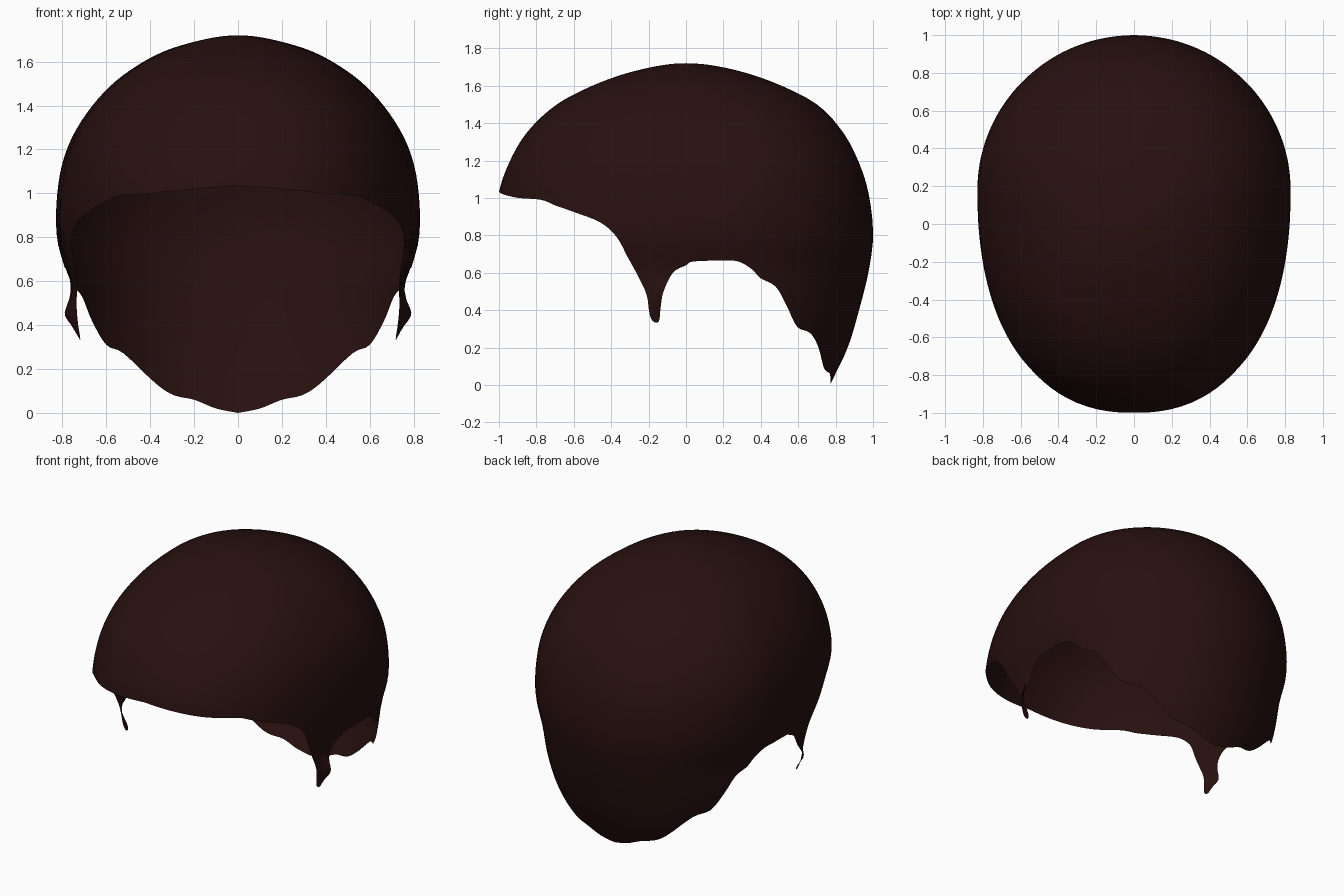
import bpy, bmesh, math

if "Cube" in bpy.data.objects:
    bpy.data.objects.remove(bpy.data.objects["Cube"])

TOP = 1.72
# profile of the shell: height, half width, front y, back y
PROFILE = [
    (1.72, 0, 0, 0), (1.70, .16, -.18, .19), (1.65, .33, -.37, .38),
    (1.60, .43, -.50, .51), (1.50, .57, -.69, .70), (1.35, .70, -.85, .84),
    (1.20, .78, -.94, .92), (1.03, .82, -1.0, .975), (.80, .825, -1.02, 1.0),
    (.60, .775, -1.0, .975), (.40, .755, -.98, .925), (.20, .70, -.95, .865),
    (0, .62, -.93, .77)]
# hem line: forehead as (x, z), side as (y, z), nape as (x, z)
FOREHEAD = [(0, 1.035), (.2, 1.02), (.4, 1.0), (.54, .99)]
SIDE = [(-.7, .96), (-.6, .925), (-.46, .87), (-.37, .79), (-.31, .68),
        (-.25, .57), (-.21, .48), (-.195, .38), (-.175, .34), (-.145, .34),
        (-.135, .42), (-.12, .5), (-.07, .6), (0, .64), (.04, .66),
        (.2, .665), (.28, .66), (.35, .62), (.4, .57), (.48, .525), (.54, .42)]
NAPE = [(.6, .31), (.52, .27), (.37, .13), (.29, .08), (.2, .06), (.1, .02), (0, 0)]


def catmull(p0, p1, p2, p3, t):
    return tuple(.5 * (2 * b + (c - a) * t + (2 * a - 5 * b + 4 * c - d) * t * t
                       + (3 * b - a - 3 * c + d) * t ** 3)
                 for a, b, c, d in zip(p0, p1, p2, p3))


# profile rows re-spaced by root of depth, so the crown comes out round
KEYS = [(math.sqrt(TOP - r[0]),) + r[1:] for r in PROFILE]


def section(z):
    """Half width, front depth, back depth and centre y at height z."""
    s = math.sqrt(max(0, TOP - z))
    i = 0
    while i < len(KEYS) - 2 and KEYS[i + 1][0] < s:
        i += 1
    a, b = KEYS[i], KEYS[i + 1]
    h = b[0] - a[0]
    t = min(1, (s - a[0]) / h)

    def slope(k, c):
        lo, hi = KEYS[max(0, k - 1)], KEYS[min(len(KEYS) - 1, k + 1)]
        return (hi[c] - lo[c]) / (hi[0] - lo[0])
    w, f, r = [(2 * t**3 - 3 * t * t + 1) * a[c] + (t**3 - 2 * t * t + t) * h * slope(i, c)
               + (3 * t * t - 2 * t**3) * b[c] + (t**3 - t * t) * h * slope(i + 1, c)
               for c in (1, 2, 3)]
    yc = .18 * min(1, s / .8)
    return w, yc - f, r - yc, yc


def power(th):
    return 2 / 2.25 if th < 0 else 1.0


def point(th, z):
    w, f, r, yc = section(z)
    e = power(th)
    x = w * max(0, math.cos(th)) ** e
    y = yc + (r * math.sin(th) if th >= 0 else -f * (-math.sin(th)) ** e)
    # sideburn tip twists outward at its rear edge
    if -.3 < y < .1 and z < .62:
        x += .045 * math.exp(-((z - .45) / .06) ** 2) * max(0, min(1, (y + .2) / .06))
    return x, y, z


def angle_from_x(x, z, side):
    e = 2 / 2.25 if side < 0 else 1
    return side * math.acos(min(1, x / section(z)[0]) ** (1 / e))


def angle_from_y(y, z):
    w, f, r, yc = section(z)
    if y >= yc:
        return math.asin(min(1, (y - yc) / r))
    return -math.asin(min(1, (yc - y) / f) ** (2.25 / 2))


hem = ([(angle_from_x(x, z, -1), z) for x, z in FOREHEAD]
       + [(angle_from_y(y, z), z) for y, z in SIDE]
       + [(angle_from_x(x, z, 1), z) for x, z in NAPE])
SUB = 4
half = []
for i in range(len(hem) - 1):
    q = [hem[max(0, i - 1)], hem[i], hem[i + 1], hem[min(len(hem) - 1, i + 2)]]
    half += [catmull(*q, k / SUB) for k in range(SUB)]
half.append(hem[-1])
half = [(max(-math.pi / 2, min(math.pi / 2, a)), max(0, z)) for a, z in half]
columns = [(a, z, 1) for a, z in half] + [(a, z, -1) for a, z in half[-2:0:-1]]

# hair shell: columns running from the crown down to the hem
ROWS = 36
bm = bmesh.new()
crown = bm.verts.new((0, 0, TOP))
grid = []
for a, hz, sgn in columns:
    col = []
    for j in range(1, ROWS + 1):
        v = j / ROWS
        z = TOP - (TOP - hz) * (.35 * v * v + .65 * (1 - math.cos(v * math.pi / 2)))
        x, y, z = point(a, z)
        col.append(bm.verts.new((sgn * x, y, z)))
    grid.append(col)
n = len(grid)
for i in range(n):
    c, d = grid[i], grid[(i + 1) % n]
    bm.faces.new((crown, c[0], d[0]))
    for j in range(ROWS - 1):
        bm.faces.new((c[j], c[j + 1], d[j + 1], d[j]))
bm.normal_update()
for f in bm.faces:
    f.smooth = True
me = bpy.data.meshes.new("hair_cap")
bm.to_mesh(me)
bm.free()

mat = bpy.data.materials.new("dark brown hair")
mat.diffuse_color = (.021, .0053, .005, 1)
mat.use_nodes = True
mat.node_tree.nodes["Principled BSDF"].inputs["Base Color"].default_value = mat.diffuse_color
me.materials.append(mat)
ob = bpy.data.objects.new("hair_cap", me)
bpy.context.collection.objects.link(ob)
